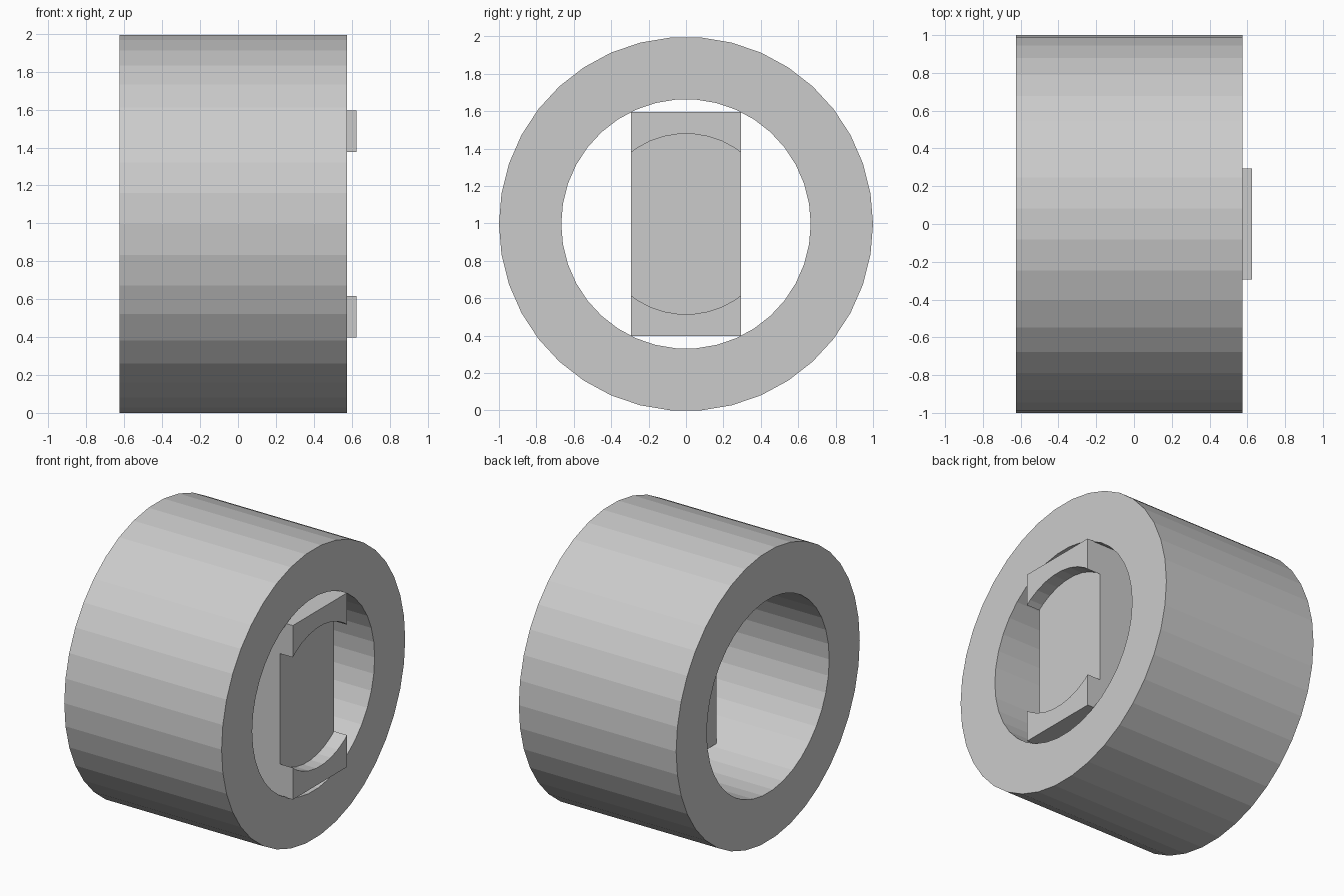
import bpy, bmesh, math

if "Cube" in bpy.data.objects:
    bpy.data.objects.remove(bpy.data.objects["Cube"])

SIDES = 38
CZ = math.cos(math.pi / SIDES)  # axis height: ring rests on a flat facet

grey = bpy.data.materials.new("grey")
grey.diffuse_color = (0.6, 0.6, 0.6, 1)
grey.use_nodes = True
grey.node_tree.nodes["Principled BSDF"].inputs["Base Color"].default_value = grey.diffuse_color


def make_object(name, bm):
    bmesh.ops.recalc_face_normals(bm, faces=bm.faces[:])
    mesh = bpy.data.meshes.new(name)
    bm.to_mesh(mesh)
    bm.free()
    mesh.materials.append(grey)
    obj = bpy.data.objects.new(name, mesh)
    bpy.context.collection.objects.link(obj)
    return obj


def circle(bm, radius, x):
    return [bm.verts.new((x, radius * math.cos(a), CZ + radius * math.sin(a)))
            for a in (2 * math.pi * i / SIDES for i in range(SIDES))]


# Thick ring lying along x: four circles joined in a closed loop
bm = bmesh.new()
loops = [circle(bm, r, x) for r, x in
         ((1, -0.625), (1, 0.575), (0.667, 0.575), (0.667, -0.625))]
for k in range(4):
    a, b = loops[k], loops[(k + 1) % 4]
    for i in range(SIDES):
        j = (i + 1) % SIDES
        bm.faces.new((a[i], a[j], b[j], b[i]))
make_object("ring", bm)

# Upright block across the bore, from mid ring to just past the end
bm = bmesh.new()
bmesh.ops.create_cube(bm, size=1)
for v in bm.verts:
    v.co = (0.3 + v.co.x * 0.65, v.co.y * 0.59, CZ + v.co.z * 1.2)
block = make_object("block", bm)

# Round recess in the outer face of the block
bm = bmesh.new()
a, b = circle(bm, 0.483, 0.525), circle(bm, 0.483, 0.8)
bm.faces.new(a)
bm.faces.new(b)
for i in range(SIDES):
    j = (i + 1) % SIDES
    bm.faces.new((a[i], a[j], b[j], b[i]))
cutter = make_object("recess_cutter", bm)
cutter.hide_render = True
cutter.hide_viewport = True
cut = block.modifiers.new("recess", 'BOOLEAN')
cut.operation = 'DIFFERENCE'
cut.solver = 'EXACT'
cut.object = cutter
